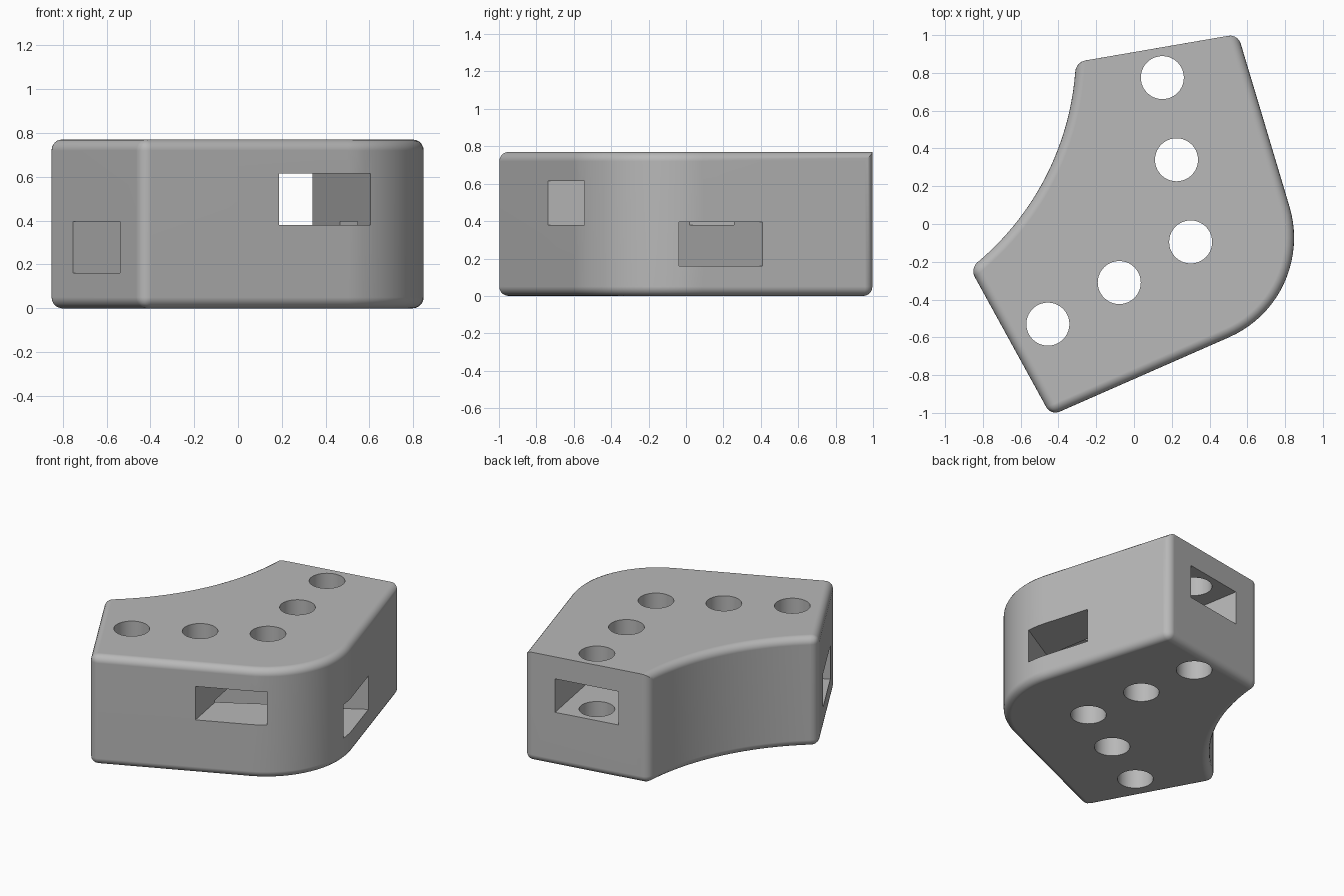
import bpy, bmesh, math
from mathutils import Vector, Matrix

if "Cube" in bpy.data.objects:
    bpy.data.objects.remove(bpy.data.objects["Cube"])

H = 0.77          # block height
ROUND = 0.05      # edge rounding radius

# Outline corners, seen from above
A = Vector((-0.44, -1.014))
B = Vector((-0.868, -0.235))
C = Vector((-0.308, 0.857))
D = Vector((0.55, 1.005))
P = Vector((0.969, -0.395))    # virtual corner replaced by the big fillet


def fillet(p, a, b, r, n):
    """Arc of radius r rounding corner p between points a and b."""
    u, v = (a - p).normalized(), (b - p).normalized()
    half = u.angle(v) / 2
    t = r / math.tan(half)
    c = p + (u + v).normalized() * (r / math.sin(half))
    s, e = p + u * t - c, p + v * t - c
    total = s.angle(e)
    return [c + (s * math.sin((1 - k / n) * total) + e * math.sin(k / n * total)) / math.sin(total)
            for k in range(n + 1)]


def bulge(a, b, sag, n):
    """Arc from a to b, bowed to the right of travel by sag; end points left out."""
    d = b - a
    half = 2 * math.atan(2 * sag / d.length)
    r = d.length / 2 / math.sin(half)
    left = Vector((-d.y, d.x)).normalized()
    c = (a + b) / 2 + left * r * math.cos(half)
    s = a - c
    return [c + Matrix.Rotation(2 * half * k / n, 2) @ s for k in range(1, n)]


def finish(bm, name):
    bmesh.ops.recalc_face_normals(bm, faces=bm.faces)
    me = bpy.data.meshes.new(name)
    bm.to_mesh(me)
    bm.free()
    ob = bpy.data.objects.new(name, me)
    bpy.context.collection.objects.link(ob)
    return ob


# Block: extruded outline with rounded rims and corners
arc = fillet(P, D, A, 0.575, 20)
outline = [A, B] + bulge(B, C, 0.135, 24) + [C, D] + arc
bm = bmesh.new()
base = bm.faces.new([bm.verts.new((p.x, p.y, 0)) for p in outline])
ext = bmesh.ops.extrude_face_region(bm, geom=[base])
for v in ext["geom"]:
    if isinstance(v, bmesh.types.BMVert):
        v.co.z = H
bmesh.ops.recalc_face_normals(bm, faces=bm.faces)


def wants_round(e):
    p, q = e.verts[0].co, e.verts[1].co
    if abs(p.z - q.z) > 0.1:                       # upright corners
        return any((p.xy - k).length < 1e-4 for k in (A, B, C, D))
    back = all(min((w.xy - C).length, (w.xy - D).length) < 1e-4 for w in (p, q))
    return not (back and p.z > 0.1)                # top back rim stays sharp


bmesh.ops.bevel(bm, geom=[e for e in bm.edges if wants_round(e)], offset=ROUND,
                offset_type='OFFSET', segments=5, profile=0.5, affect='EDGES',
                clamp_overlap=False)
block = finish(bm, "angled_block")

grey = bpy.data.materials.new("plain grey")
grey.diffuse_color = (0.48, 0.48, 0.48, 1)
grey.use_nodes = True
grey.node_tree.nodes["Principled BSDF"].inputs["Base Color"].default_value = grey.diffuse_color
block.data.materials.append(grey)

cutters = []


def tunnel(name, x, y, angle, z0, z1):
    """Long rectangular passage through (x, y)."""
    bm = bmesh.new()
    bmesh.ops.create_cube(bm, size=1)
    m = (Matrix.Translation((x, y, (z0 + z1) / 2)) @ Matrix.Rotation(angle, 4, 'Z')
         @ Matrix.Diagonal((4, 0.445, z1 - z0, 1)))
    bmesh.ops.transform(bm, matrix=m, verts=bm.verts)
    cutters.append(finish(bm, name))


# Two crossing passages
tunnel("upper_passage", 0.30, -0.095, math.radians(-80.1), 0.38, 0.615)
tunnel("lower_passage", 0.30, -0.095, math.radians(30), 0.16, 0.395)

# Five upright bolt holes
for x, y in ((0.15, 0.775), (0.225, 0.34), (0.30, -0.095), (-0.078, -0.31), (-0.456, -0.53)):
    bm = bmesh.new()
    bmesh.ops.create_cone(bm, cap_ends=True, segments=40, radius1=0.114, radius2=0.114, depth=2,
                          matrix=Matrix.Translation((x, y, H / 2)))
    cutters.append(finish(bm, "bolt_hole"))

# Cut, then bake the result and drop the cutters
for c in cutters:
    c.hide_render = True
    mod = block.modifiers.new(c.name, 'BOOLEAN')
    mod.operation, mod.solver, mod.object = 'DIFFERENCE', 'EXACT', c
deps = bpy.context.evaluated_depsgraph_get()
baked = bpy.data.meshes.new_from_object(block.evaluated_get(deps))
block.modifiers.clear()
block.data = baked
for c in cutters:
    bpy.data.objects.remove(c)
baked.materials.clear()
baked.materials.append(grey)
baked.polygons.foreach_set("material_index", [0] * len(baked.polygons))

# Smooth rounding with crisp cut edges
bpy.context.view_layer.objects.active = block
block.select_set(True)
bpy.ops.object.shade_smooth_by_angle(angle=math.radians(30))
wn = block.modifiers.new("even_shading", 'WEIGHTED_NORMAL')
wn.keep_sharp = True
